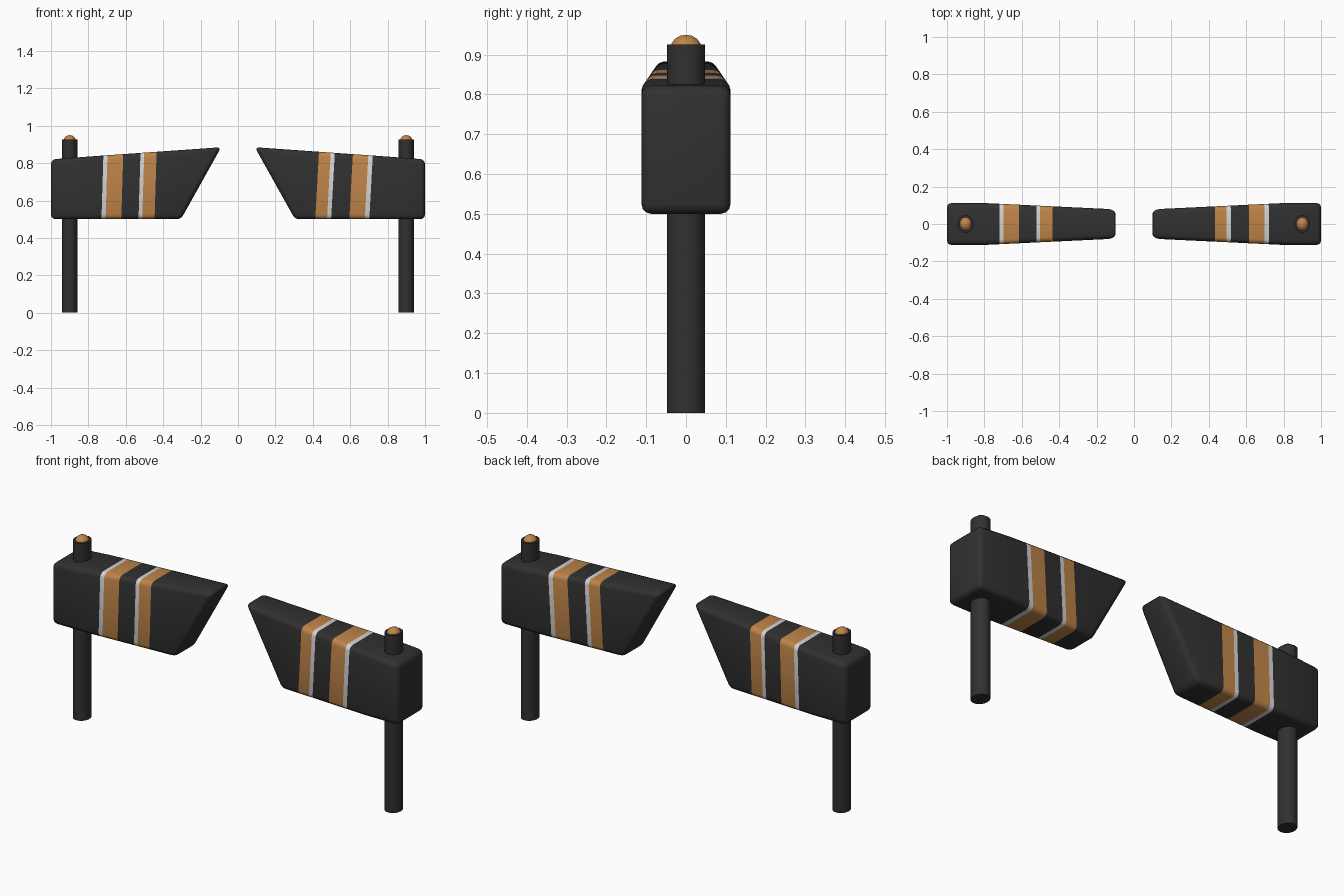
import bpy, bmesh, math
from mathutils import Vector

if "Cube" in bpy.data.objects:
    bpy.data.objects.remove(bpy.data.objects["Cube"])


def material(name, rgb):
    m = bpy.data.materials.new(name)
    m.diffuse_color = (*rgb, 1)
    m.use_nodes = True
    m.node_tree.nodes["Principled BSDF"].inputs["Base Color"].default_value = m.diffuse_color
    return m


DARK = material("charcoal", (0.03, 0.03, 0.03))
ORANGE = material("amber", (0.52, 0.23, 0.065))
WHITE = material("pale grey", (0.65, 0.65, 0.65))


def finish(obj, angle):
    bpy.ops.object.select_all(action='DESELECT')
    obj.select_set(True)
    bpy.context.view_layer.objects.active = obj
    bpy.ops.object.shade_smooth_by_angle(angle=math.radians(angle))


# Tapered arm: sections are (bottom x, top x, half depth, top z)
SECTIONS = [(1.0, 1.0, 0.112, 0.82), (0.8, 0.8, 0.112, 0.835), (0.305, 0.09, 0.078, 0.885)]


def arm(name, side, stripes, slope):
    bm = bmesh.new()
    rings = []
    for xb, xt, d, zt in SECTIONS:
        # inner foot of the slanted end is deeper because the taper follows x
        db = d if xb == xt else d + 0.01
        rings.append([bm.verts.new(p) for p in (
            (side * xb, -db, 0.5), (side * xb, db, 0.5),
            (side * xt, d, zt), (side * xt, -d, zt))])
    for a, b in zip(rings, rings[1:]):
        for i in range(4):
            j = (i + 1) % 4
            bm.faces.new((a[i], a[j], b[j], b[i]))
    bm.faces.new(rings[0])
    bm.faces.new(rings[-1])
    bmesh.ops.recalc_face_normals(bm, faces=bm.faces)
    sharp = [e for e in bm.edges if e.calc_face_angle() > 0.5]
    bmesh.ops.bevel(bm, geom=sharp, offset=0.025, segments=3, profile=0.5, affect='EDGES')
    # cut the painted bands, leaning slightly with height
    for x0, x1, _ in stripes:
        for x in (x0, x1):
            bmesh.ops.bisect_plane(bm, geom=bm.verts[:] + bm.edges[:] + bm.faces[:],
                                   plane_co=Vector((x, 0, 0.5)),
                                   plane_no=Vector((1, 0, -slope)), dist=1e-5)
    for f in bm.faces:
        c = f.calc_center_median()
        u = c.x - slope * (c.z - 0.5)
        for x0, x1, index in stripes:
            if x0 < u < x1:
                f.material_index = index
    mesh = bpy.data.meshes.new(name)
    bm.to_mesh(mesh)
    bm.free()
    for m in (DARK, ORANGE, WHITE):
        mesh.materials.append(m)
    obj = bpy.data.objects.new(name, mesh)
    bpy.context.collection.objects.link(obj)
    finish(obj, 35)


arm("left_arm", -1, [(-0.73, -0.708, 2), (-0.708, -0.624, 1),
                     (-0.532, -0.512, 2), (-0.512, -0.446, 1)], 0.03)
arm("right_arm", 1, [(0.413, 0.476, 1), (0.476, 0.498, 2),
                     (0.595, 0.678, 1), (0.678, 0.702, 2)], 0.055)

for side, label in ((-1, "left"), (1, "right")):
    # Slightly oval post through the arm
    bpy.ops.mesh.primitive_cylinder_add(vertices=20, radius=1, depth=0.926,
                                        location=(side * 0.9, 0, 0.463))
    post = bpy.context.object
    post.name = label + "_post"
    post.scale = (0.042, 0.048, 1)
    post.data.materials.append(DARK)
    finish(post, 35)
    # Domed cap on the post
    bpy.ops.mesh.primitive_uv_sphere_add(segments=16, ring_count=8, radius=1,
                                         location=(side * 0.9, 0, 0.915))
    cap = bpy.context.object
    cap.name = label + "_cap"
    cap.scale = (0.034, 0.039, 0.035)
    cap.data.materials.append(ORANGE)
    finish(cap, 35)
